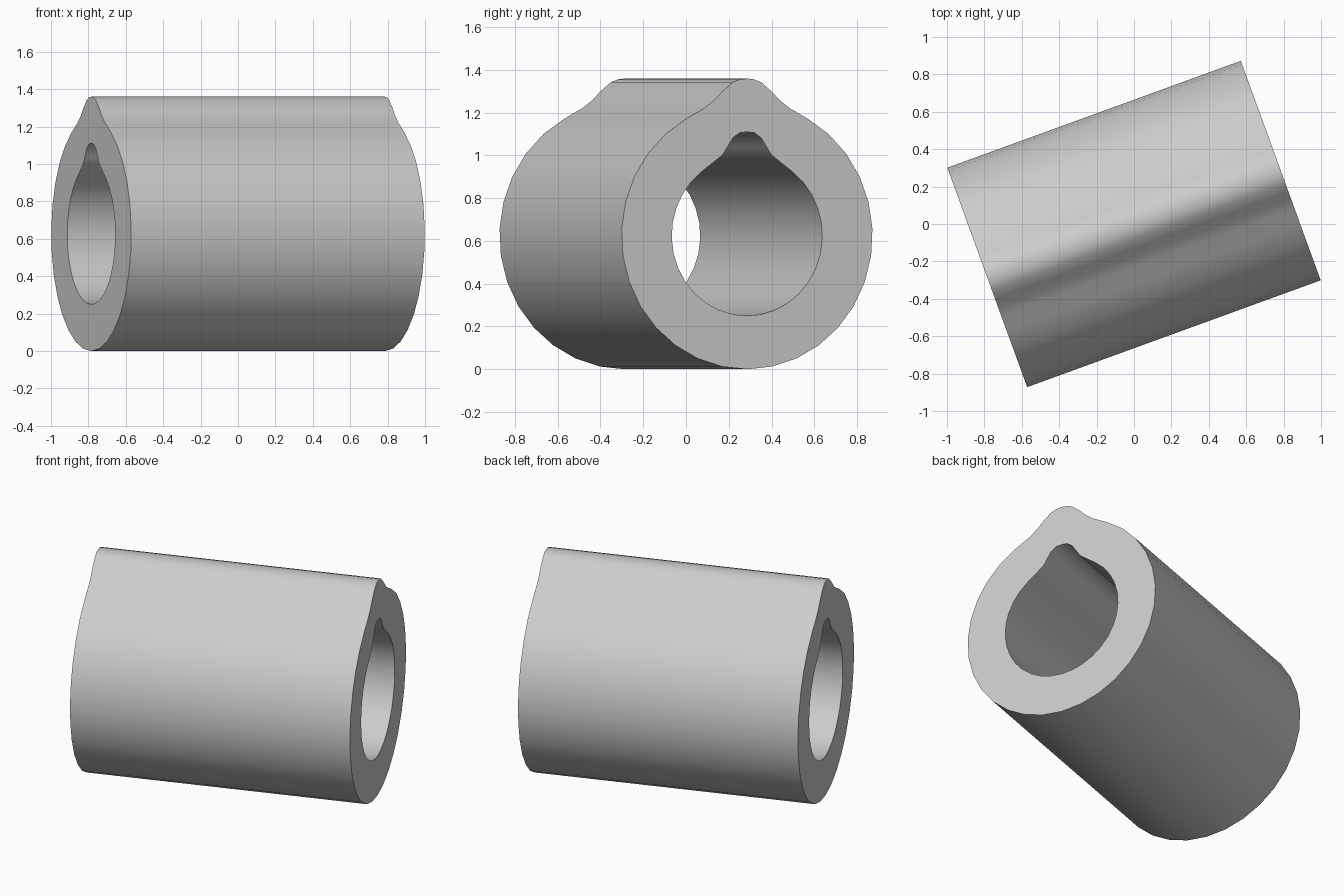
import bpy, bmesh
from math import sin, cos, radians

cube = bpy.data.objects.get("Cube")
if cube:
    bpy.data.objects.remove(cube)

HALF_LENGTH = 0.835
AXIS_HEIGHT = 0.625


def keyed_ring(radius, bump, start, steps=13):
    """Closed section: half a raised key, then a round arc, mirrored."""
    half = list(bump)
    for i in range(steps + 1):
        a = radians(start + (180 - start) * i / steps)
        half.append((radius * sin(a), radius * cos(a)))
    return half + [(-u, v) for u, v in reversed(half[1:-1])]


# Outer wall and bore, each with a rounded key along the top
outer = keyed_ring(0.625, [(0, 0.735), (0.035, 0.731), (0.07, 0.718),
                           (0.122, 0.675), (0.165, 0.632), (0.213, 0.596)], 29)
inner = keyed_ring(0.375, [(0, 0.485), (0.035, 0.482), (0.07, 0.458),
                           (0.098, 0.415), (0.122, 0.377), (0.17, 0.341)], 37)

bm = bmesh.new()


def place(ring, x):
    return [bm.verts.new((x, u, v)) for u, v in ring]


# Loops in order around the wall section: outside, far end, bore, near end
loops = [place(outer, -HALF_LENGTH), place(outer, HALF_LENGTH),
         place(inner, HALF_LENGTH), place(inner, -HALF_LENGTH)]
count = len(outer)
for k in range(4):
    a, b = loops[k], loops[(k + 1) % 4]
    for i in range(count):
        j = (i + 1) % count
        bm.faces.new((a[i], a[j], b[j], b[i]))
bmesh.ops.recalc_face_normals(bm, faces=bm.faces)

mesh = bpy.data.meshes.new("keyed_sleeve")
bm.to_mesh(mesh)
bm.free()
sleeve = bpy.data.objects.new("keyed_sleeve", mesh)
bpy.context.collection.objects.link(sleeve)
sleeve.location.z = AXIS_HEIGHT
sleeve.rotation_euler.z = radians(20)

# Plain grey material
grey = bpy.data.materials.new("light_grey")
grey.use_nodes = True
colour = (0.6, 0.6, 0.6, 1)
grey.diffuse_color = colour
grey.node_tree.nodes["Principled BSDF"].inputs["Base Color"].default_value = colour
mesh.materials.append(grey)

# Smooth walls with crisp end rims
bpy.ops.object.select_all(action="DESELECT")
sleeve.select_set(True)
bpy.context.view_layer.objects.active = sleeve
bpy.ops.object.shade_smooth_by_angle(angle=radians(40))
